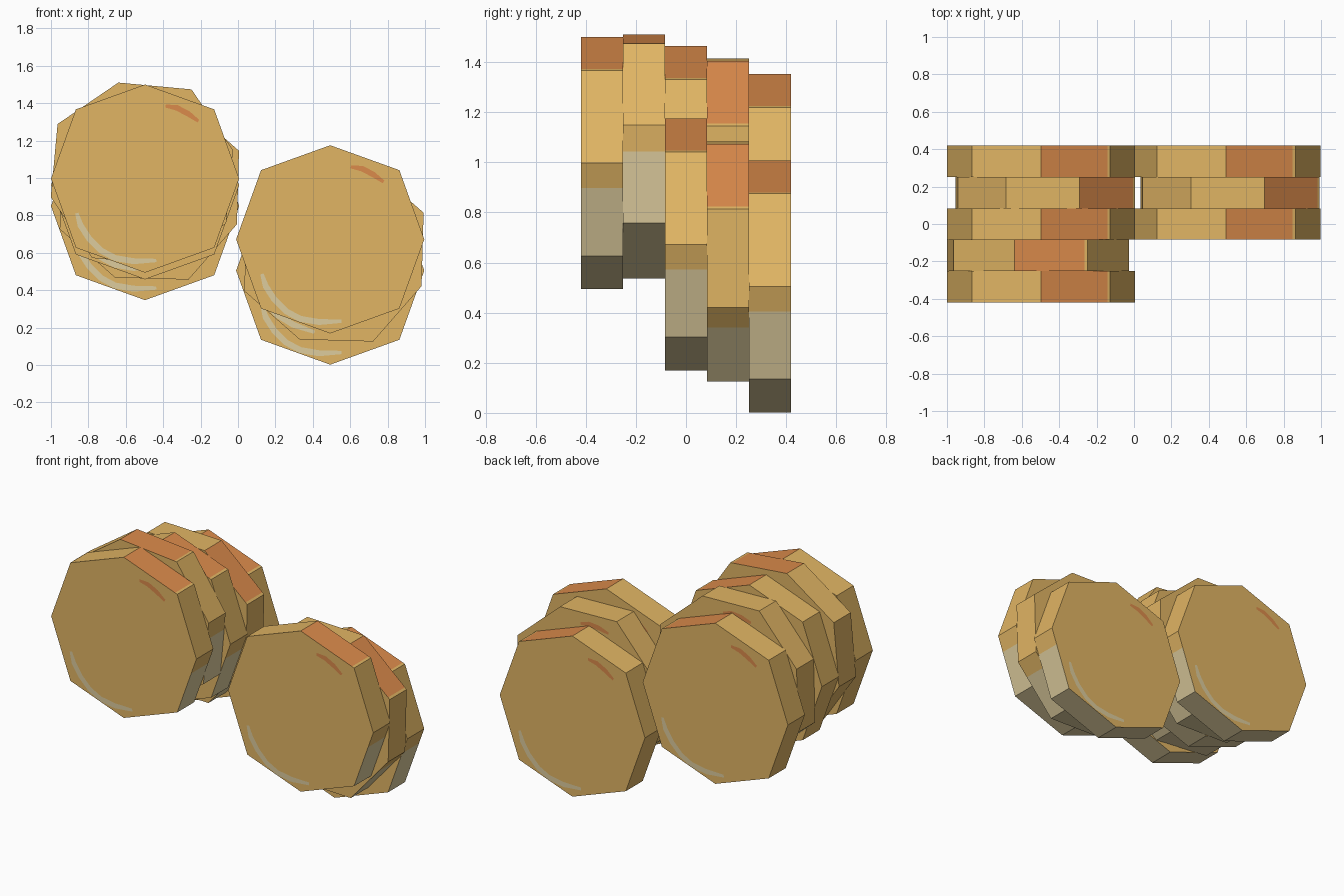
import bpy, bmesh, math
from mathutils import Vector

if "Cube" in bpy.data.objects:
    bpy.data.objects.remove(bpy.data.objects["Cube"])

THICK = 0.168
R_EVEN, R_ODD = 0.503, 0.523   # octagon corners alternate slightly in radius


def material(name, rgb):
    m = bpy.data.materials.new(name)
    lin = [((c / 255 + 0.055) / 1.055) ** 2.4 for c in rgb]
    m.diffuse_color = (*lin, 1)
    m.use_nodes = True
    m.node_tree.nodes["Principled BSDF"].inputs["Base Color"].default_value = m.diffuse_color
    return m


MATS = [material("gold tan", (225, 181, 100)),
        material("copper orange", (219, 139, 75)),
        material("pale grey", (221, 204, 157))]
TAN, ORANGE, PALE = 0, 1, 2


def corner(i):
    # corner 0 is at the top, counting clockwise as seen from the front
    a = math.radians(90 - 45 * i)
    r = R_ODD if i % 2 else R_EVEN
    return Vector((r * math.cos(a), r * math.sin(a)))


def rim():
    # rim points clockwise, each with the colour of the rim face after it
    first = {0: ORANGE, 3: PALE, 4: PALE}
    split = {0: (0.96, TAN), 2: (0.27, PALE)}   # colour change along a face
    pts = []
    for i in range(8):
        pts.append((corner(i), first.get(i, TAN)))
        if i in split:
            t, col = split[i]
            pts.append((corner(i).lerp(corner(i + 1), t), col))
    return pts


def ribbon(bm, path, width, y, side, mat):
    # tapered painted stroke on a cap; side -1 is front, +1 is back (mirrored)
    path = [Vector(p) for p in path]
    n = len(path)
    rows = []
    for i, p in enumerate(path):
        d = (path[min(i + 1, n - 1)] - path[max(i - 1, 0)]).normalized()
        w = width / 2 * (0.55 if i in (0, n - 1) else 1)
        nrm = Vector((-d.y, d.x)) * w
        rows.append([bm.verts.new((-side * q.x, y, q.y)) for q in (p + nrm, p - nrm)])
    for a, b in zip(rows, rows[1:]):
        f = bm.faces.new((a[0], a[1], b[1], b[0]))
        f.material_index = mat
        f.normal_update()
        if f.normal.y * side < 0:
            f.normal_flip()


PALE_ARC = [(-0.365, -0.185), (-0.345, -0.25), (-0.30, -0.32), (-0.235, -0.385),
            (-0.16, -0.425), (-0.06, -0.442), (0.06, -0.438)]
ORANGE_DASH = [(0.11, 0.388), (0.17, 0.378), (0.23, 0.347), (0.285, 0.307)]


def coin(name, x, z, layer, turn):
    bm = bmesh.new()
    h = THICK / 2
    pts = rim()
    front = [bm.verts.new((p.x, -h, p.y)) for p, _ in pts]
    back = [bm.verts.new((p.x, h, p.y)) for p, _ in pts]
    n = len(pts)
    # rim faces
    for i in range(n):
        j = (i + 1) % n
        f = bm.faces.new((front[i], front[j], back[j], back[i]))
        f.material_index = pts[i][1]
    # caps
    bm.faces.new(front)
    bm.faces.new(back)
    bmesh.ops.recalc_face_normals(bm, faces=bm.faces[:])
    # painted strokes on both caps
    for side in (-1, 1):
        y = side * (h + 0.002)
        ribbon(bm, PALE_ARC, 0.032, y, side, PALE)
        ribbon(bm, ORANGE_DASH, 0.03, y, side, ORANGE)
    me = bpy.data.meshes.new(name)
    bm.to_mesh(me)
    bm.free()
    for m in MATS:
        me.materials.append(m)
    ob = bpy.data.objects.new(name, me)
    ob.location = (x, (layer - 2) * THICK, z)
    ob.rotation_euler = (0, -math.radians(turn), 0)   # positive = anticlockwise from front
    bpy.context.collection.objects.link(ob)


# left stack of five, front to back
coin("left_coin_1", -0.497, 0.997, 0, 0)
coin("left_coin_2", -0.514, 1.023, 1, 14.5)
coin("left_coin_3", -0.497, 0.961, 2, 0)
coin("left_coin_4", -0.474, 0.936, 3, -21.4)
coin("left_coin_5", -0.497, 0.850, 4, 0)
# right stack of three
coin("right_coin_1", 0.493, 0.672, 2, 0)
coin("right_coin_2", 0.513, 0.605, 3, -21.4)
coin("right_coin_3", 0.493, 0.505, 4, 0)
